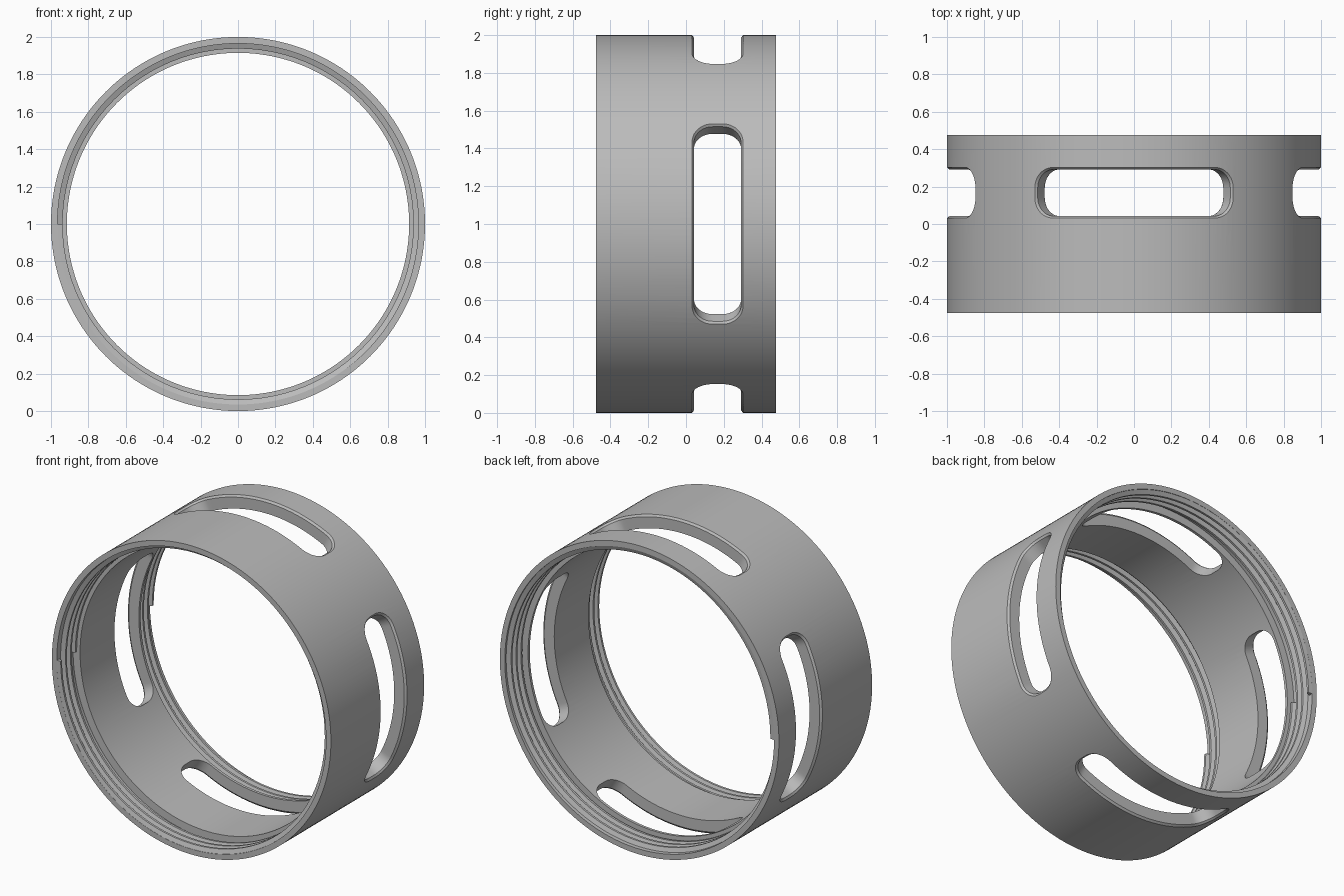
import bpy
import bmesh
import math
from mathutils import Vector, Matrix

cube = bpy.data.objects.get("Cube")
if cube:
    bpy.data.objects.remove(cube, do_unlink=True)

SEGMENTS = 192
HALF = 0.477          # half the length of the ring
LEDGE = 0.31          # where the threaded recesses stop
R_OUT, R_BORE, R_ROOT, R_CREST = 1.0, 0.915, 0.965, 0.938

grey = bpy.data.materials.new("plain grey")
grey.use_nodes = True
grey.diffuse_color = (0.5, 0.5, 0.5, 1)
grey.node_tree.nodes["Principled BSDF"].inputs["Base Color"].default_value = (0.5, 0.5, 0.5, 1)


def polar(radius, angle, y):
    return Vector((radius * math.sin(angle), y, 1 + radius * math.cos(angle)))


def loft(name, rings, closed):
    """Skin a row of matching closed loops; join the ends or cap them."""
    bm = bmesh.new()
    loops = [[bm.verts.new(p) for p in ring] for ring in rings]
    count = len(loops[0])
    pairs = list(zip(loops, loops[1:]))
    if closed:
        pairs.append((loops[-1], loops[0]))
    for a, b in pairs:
        for i in range(count):
            j = (i + 1) % count
            bm.faces.new((a[i], a[j], b[j], b[i]))
    if not closed:
        bm.faces.new(loops[0])
        bm.faces.new(loops[-1])
        bmesh.ops.triangulate(bm, faces=[f for f in bm.faces if len(f.verts) > 4])
    bmesh.ops.recalc_face_normals(bm, faces=bm.faces)
    mesh = bpy.data.meshes.new(name)
    bm.to_mesh(mesh)
    bm.free()
    obj = bpy.data.objects.new(name, mesh)
    bpy.context.collection.objects.link(obj)
    mesh.materials.append(grey)
    return obj


def smooth(obj):
    bpy.ops.object.select_all(action='DESELECT')
    obj.select_set(True)
    bpy.context.view_layer.objects.active = obj
    bpy.ops.object.shade_smooth_by_angle(angle=math.radians(30))


# Ring body: stepped wall section revolved about the y axis
section = [(R_OUT, -HALF), (R_OUT, HALF), (R_ROOT, HALF), (R_ROOT, LEDGE),
           (R_BORE, LEDGE), (R_BORE, -LEDGE), (R_ROOT, -LEDGE), (R_ROOT, -HALF)]
body = loft("ring_body",
            [[polar(r, math.tau * s / SEGMENTS, y) for r, y in section]
             for s in range(SEGMENTS)], True)


def slot_outline(radius, grow, turn):
    """Rounded rectangle wrapped around the ring at the given radius."""
    half_arc, half_width, corner = 0.549 + grow, 0.125 + grow, 0.1 + grow
    ca, cy = half_arc - corner, half_width - corner
    flat = []
    for quarter, (sa, sy) in enumerate(((1, 1), (-1, 1), (-1, -1), (1, -1))):
        for k in range(11):
            t = (quarter + k / 10) * math.pi / 2
            flat.append((sa * ca + corner * math.cos(t), sy * cy + corner * math.sin(t)))
        if quarter in (0, 2):                       # follow the curve on long sides
            flat += [(sa * ca * (1 - k / 15), flat[-1][1]) for k in range(1, 30)]
    return [polar(radius, a + turn, y + 0.167) for a, y in flat]


# Four chamfered slots cut through the wall
for n in range(4):
    turn = n * math.pi / 2
    cutter = loft("slot_cutter",
                  [slot_outline(r, g, turn) for r, g in
                   ((0.8, 0), (0.987, 0), (1.01, 0.018), (1.3, 0.018))], False)
    cut = body.modifiers.new("slot", 'BOOLEAN')
    cut.operation = 'DIFFERENCE'
    cut.solver = 'EXACT'
    cut.object = cutter
    bpy.context.view_layer.objects.active = body
    bpy.ops.object.modifier_apply(modifier=cut.name)
    bpy.data.objects.remove(cutter, do_unlink=True)
smooth(body)


# Helical screw thread inside each end
def thread(name, side):
    turns, pitch, steps = 3, 0.05, 96
    rings = []
    for s in range(turns * steps + 1):
        t = s / steps
        angle = math.tau * t * side - math.pi / 2
        y = HALF - 0.008 - pitch * t
        ridge = ((R_ROOT + 0.004, 0.02), (R_CREST, 0.007),
                 (R_CREST, -0.007), (R_ROOT + 0.004, -0.02))
        rings.append([polar(r, angle, side * max(LEDGE, min(HALF, y + d)))
                      for r, d in ridge])
    smooth(loft(name, rings, False))


thread("front_thread", -1)
thread("back_thread", 1)
